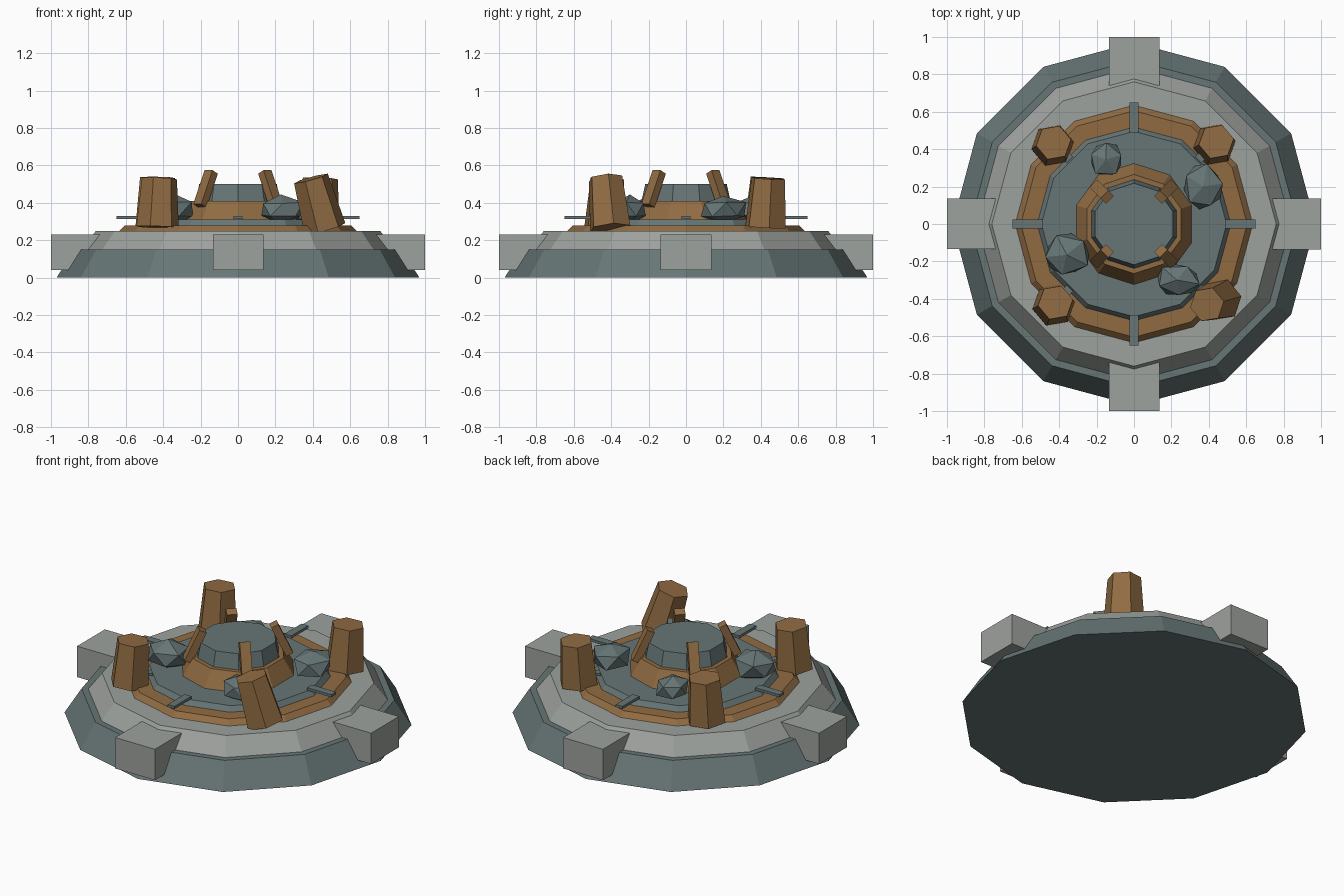
import bpy, bmesh, math, random
from mathutils import Vector, Matrix

cube = bpy.data.objects.get("Cube")
if cube:
    bpy.data.objects.remove(cube, do_unlink=True)
random.seed(4)


def material(name, rgb):
    m = bpy.data.materials.new(name)
    m.use_nodes = True
    colour = (*rgb, 1)
    m.diffuse_color = colour
    m.node_tree.nodes["Principled BSDF"].inputs["Base Color"].default_value = colour
    return m


SLATE = material("slate_grey", (0.135, 0.18, 0.18))
STONE = material("pale_stone", (0.34, 0.36, 0.34))
RUST = material("rusty_brown", (0.28, 0.148, 0.055))


def add(name, bm, mat, matrix=Matrix()):
    mesh = bpy.data.meshes.new(name)
    bm.transform(matrix)
    bm.to_mesh(mesh)
    bm.free()
    mesh.materials.append(mat)
    obj = bpy.data.objects.new(name, mesh)
    bpy.context.collection.objects.link(obj)
    return obj


def frustum(name, mat, sides, r1, r2, low, high, turn=0):
    """Tapered prism running from point low to point high."""
    low, high = Vector(low), Vector(high)
    axis = high - low
    bm = bmesh.new()
    bmesh.ops.create_cone(bm, cap_ends=True, segments=sides, radius1=r1,
                          radius2=r2, depth=axis.length)
    tilt = Vector((0, 0, 1)).rotation_difference(axis).to_matrix().to_4x4()
    spin = Matrix.Rotation(turn, 4, "Z")
    return add(name, bm, mat, Matrix.Translation((low + high) / 2) @ tilt @ spin)


def box(name, mat, size, matrix):
    bm = bmesh.new()
    bmesh.ops.create_cube(bm, size=1)
    return add(name, bm, mat, matrix @ Matrix.Diagonal((*size, 1)))


def around(angle):
    return Matrix.Rotation(math.radians(angle), 4, "Z")


# Stacked tiers: name, material, sides, lower radius, upper radius, bottom, top
for name, mat, sides, r1, r2, z1, z2 in [
    ("base_tier", SLATE, 12, 0.97, 0.875, 0, 0.15),
    ("stone_tier", STONE, 12, 0.845, 0.76, 0.14, 0.25),
    ("outer_ring", RUST, 12, 0.645, 0.605, 0.24, 0.28),
    ("floor_disc", SLATE, 12, 0.525, 0.495, 0.27, 0.31),
    ("hub_collar", RUST, 10, 0.33, 0.265, 0.30, 0.41),
    ("hub_cap", SLATE, 10, 0.24, 0.218, 0.40, 0.50),
]:
    frustum(name, mat, sides, r1, r2, (0, 0, z1), (0, 0, z2))

# Four stone buttresses on the rim
for i in range(4):
    box(f"buttress_{i + 1}", STONE, (0.3, 0.27, 0.19),
        around(90 * i) @ Matrix.Translation((0.85, 0, 0.135)))

# Eight thin bars across the ring
for i in range(8):
    box(f"ring_bar_{i + 1}", SLATE, (0.165, 0.046, 0.016),
        around(45 * i) @ Matrix.Translation((0.568, 0, 0.322)))

# Four struts leaning against the hub
for i in range(4):
    lean = Matrix.Rotation(math.radians(-25), 4, "Y")
    box(f"hub_strut_{i + 1}", RUST, (0.045, 0.06, 0.2),
        around(45 + 90 * i) @ Matrix.Translation((0.245, 0, 0.475)) @ lean)

# Hexagonal posts, one of them knocked askew
for name, low, high in [
    ("back_left_post", (0.43, 0.425, 0.27), (0.44, 0.44, 0.53)),
    ("back_right_post", (-0.435, 0.42, 0.27), (-0.43, 0.435, 0.535)),
    ("front_right_post", (-0.43, -0.435, 0.27), (-0.42, -0.42, 0.53)),
    ("front_left_post", (0.465, -0.405, 0.26), (0.39, -0.43, 0.53)),
]:
    frustum(name, RUST, 6, 0.115, 0.095, low, high, math.radians(40))

# Loose rubble on the floor
for i, (x, y, rx, ry, rz) in enumerate([
    (-0.15, 0.345, 0.10, 0.10, 0.075),
    (0.37, 0.20, 0.11, 0.13, 0.08),
    (-0.36, -0.165, 0.135, 0.12, 0.085),
    (0.23, -0.30, 0.13, 0.10, 0.08),
]):
    bm = bmesh.new()
    bmesh.ops.create_icosphere(bm, subdivisions=1, radius=1)
    bm.transform(around(random.uniform(0, 70)))
    for v in bm.verts:
        v.co *= random.uniform(0.88, 1.1)
    add(f"rubble_{i + 1}", bm, SLATE,
        Matrix.Translation((x, y, 0.365)) @ Matrix.Diagonal((rx, ry, rz, 1)))
